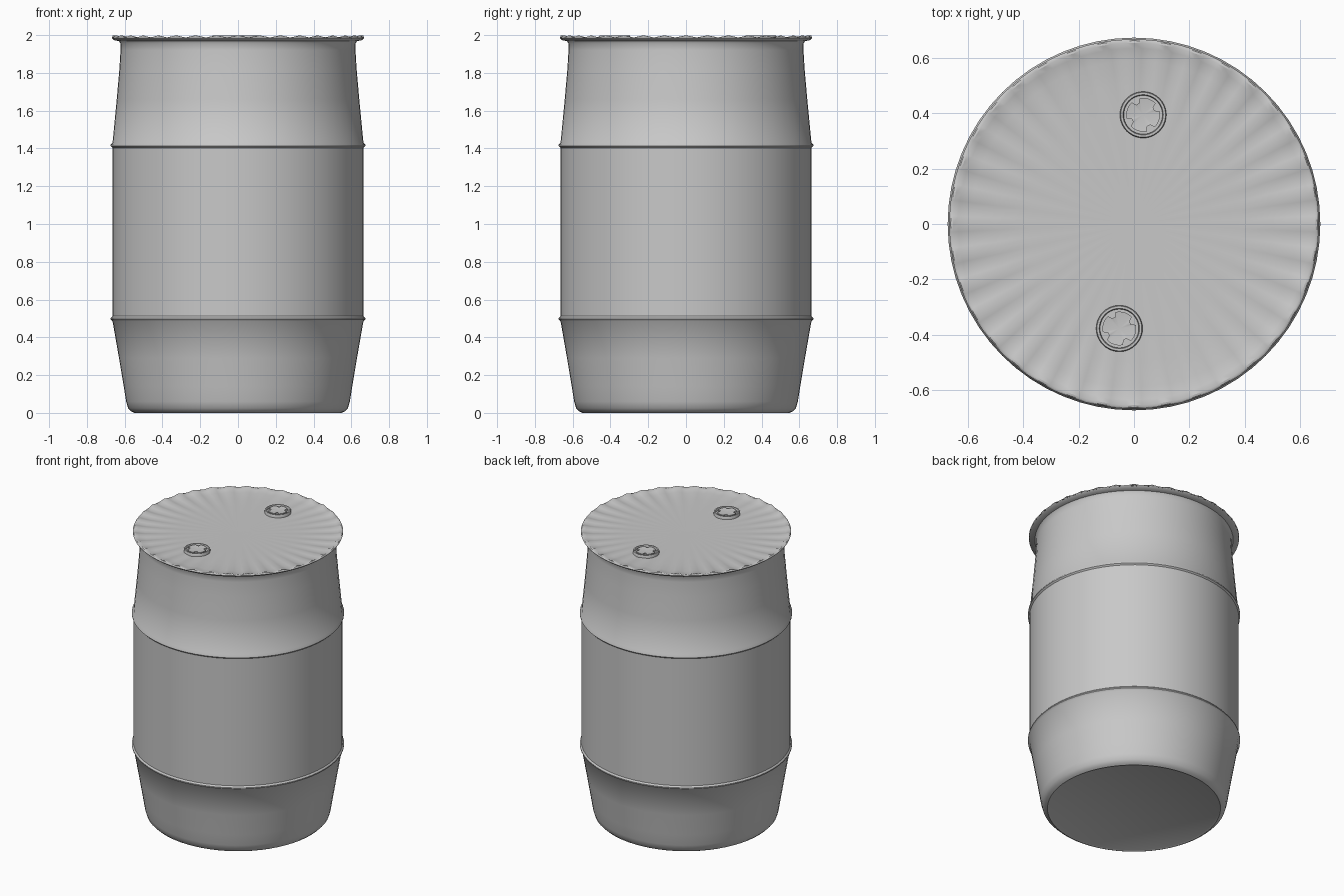
import bpy, bmesh
from math import sin, cos, pi, radians

cube = bpy.data.objects.get("Cube")
if cube:
    bpy.data.objects.remove(cube, do_unlink=True)

grey = bpy.data.materials.new("plastic grey")
grey.use_nodes = True
colour = (0.58, 0.58, 0.58, 1)
grey.diffuse_color = colour
grey.node_tree.nodes["Principled BSDF"].inputs["Base Color"].default_value = colour


def finish(name, bm, location=(0, 0, 0), turn=0, angle=40):
    bmesh.ops.recalc_face_normals(bm, faces=bm.faces)
    mesh = bpy.data.meshes.new(name)
    bm.to_mesh(mesh)
    bm.free()
    mesh.materials.append(grey)
    ob = bpy.data.objects.new(name, mesh)
    bpy.context.collection.objects.link(ob)
    ob.location = location
    ob.rotation_euler.z = turn
    bpy.ops.object.select_all(action='DESELECT')
    ob.select_set(True)
    bpy.context.view_layer.objects.active = ob
    bpy.ops.object.shade_smooth_by_angle(angle=radians(angle))
    return ob


def lathe(bm, profile, sides, wave=lambda r, a: 0):
    """Revolve (radius, height) points; zero radius closes to one point."""
    rings = []
    for r, z in profile:
        if r == 0:
            rings.append([bm.verts.new((0, 0, z))] * sides)
        else:
            angles = [2 * pi * i / sides for i in range(sides)]
            rings.append([bm.verts.new((r * cos(a), r * sin(a), z + wave(r, a)))
                          for a in angles])
    for low, high in zip(rings, rings[1:]):
        for i in range(sides):
            j = (i + 1) % sides
            corners = [low[i], low[j], high[j], high[i]]
            bm.faces.new(list(dict.fromkeys(corners)))


# Barrel wall with two hoops, rounded foot and flared flange
bm = bmesh.new()
lathe(bm, [(0, 0.005), (0.54, 0.005), (0.55, 0), (0.565, 0.008), (0.582, 0.025),
           (0.592, 0.06), (0.605, 0.14), (0.63, 0.29), (0.664, 0.485),
           (0.674, 0.495), (0.674, 0.502), (0.665, 0.512), (0.665, 1.403),
           (0.674, 1.412), (0.674, 1.42), (0.664, 1.432), (0.642, 1.66),
           (0.628, 1.82), (0.622, 1.92), (0.622, 1.955), (0.63, 1.968),
           (0.655, 1.973), (0.666, 1.982)], 64)
finish("barrel_body", bm)

# Fluted dished lid: the ripples grow from the middle to the rim
FLUTES = 36


def ripple(r, a):
    grow = max(0, (r - 0.38) / 0.28)
    return 0.006 * min(1, grow) * cos(FLUTES * a)


bm = bmesh.new()
lathe(bm, [(0, 1.976), (0.38, 1.977), (0.5, 1.979), (0.59, 1.982),
           (0.635, 1.987), (0.655, 1.993), (0.663, 1.991)], FLUTES * 4, ripple)
finish("lid", bm, angle=30)

# Outer lip joins the lid edge to the flange
bm = bmesh.new()
lathe(bm, [(0.666, 1.982), (0.668, 1.986), (0.663, 1.991)], FLUTES * 4,
      lambda r, a: ripple(r, a) if r < 0.665 else 0)
finish("lid_lip", bm)


# Bungs: a raised collar around a notched plug
def bung(name, x, y, turn):
    z = 1.972
    bm = bmesh.new()
    lathe(bm, [(0.084, 0), (0.084, 0.02), (0.081, 0.025), (0.073, 0.025),
               (0.07, 0.021), (0.07, 0.012), (0, 0.012)], 40)
    finish(name + "_collar", bm, (x, y, z))

    bm = bmesh.new()
    steps = 48
    outline = []
    for i in range(steps):
        r = 0.044 if i % 12 in (0, 1, 2) else 0.061
        a = 2 * pi * i / steps
        outline.append((r * cos(a), r * sin(a)))
    base = [bm.verts.new((px, py, 0.01)) for px, py in outline]
    rim = [bm.verts.new((px, py, 0.023)) for px, py in outline]
    middle = bm.verts.new((0, 0, 0.016))
    for i in range(steps):
        j = (i + 1) % steps
        bm.faces.new((base[i], base[j], rim[j], rim[i]))
        bm.faces.new((rim[i], rim[j], middle))
    finish(name + "_plug", bm, (x, y, z), turn)


bung("back_bung", 0.033, 0.395, radians(20))
bung("front_bung", -0.053, -0.378, radians(20))
